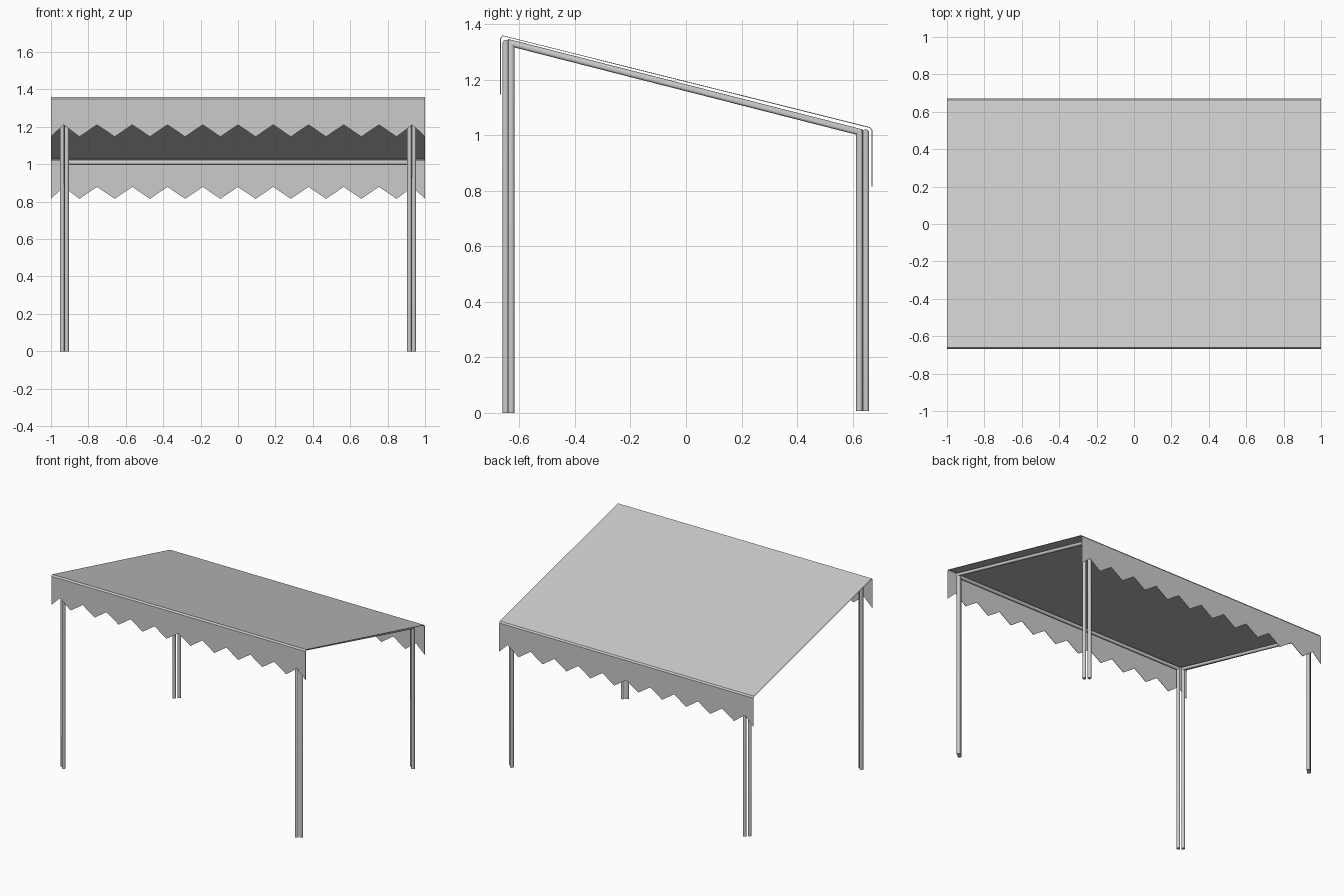
import bpy, bmesh, math
from mathutils import Vector

if "Cube" in bpy.data.objects:
    bpy.data.objects.remove(bpy.data.objects["Cube"])

R = 0.012      # tube radius
SIDES = 16


def finish(bm, name):
    bmesh.ops.recalc_face_normals(bm, faces=bm.faces)
    mesh = bpy.data.meshes.new(name)
    bm.to_mesh(mesh)
    bm.free()
    obj = bpy.data.objects.new(name, mesh)
    bpy.context.collection.objects.link(obj)
    return obj


def tube_frame(name, points):
    """Round tube swept along a path, with mitred corners and capped ends."""
    pts = [Vector(p) for p in points]
    dirs = [(b - a).normalized() for a, b in zip(pts, pts[1:])]
    u = dirs[0].orthogonal().normalized()
    v = dirs[0].cross(u)
    ring = [pts[0] + R * (u * math.cos(a) + v * math.sin(a))
            for a in (2 * math.pi * i / SIDES for i in range(SIDES))]
    bm = bmesh.new()
    rings = [[bm.verts.new(p) for p in ring]]
    for i, d in enumerate(dirs):
        n = d + dirs[i + 1] if i + 1 < len(dirs) else d
        ring = [p + d * ((pts[i + 1] - p).dot(n) / d.dot(n)) for p in ring]
        rings.append([bm.verts.new(p) for p in ring])
    for a, b in zip(rings, rings[1:]):
        for i in range(SIDES):
            j = (i + 1) % SIDES
            bm.faces.new((a[i], a[j], b[j], b[i]))
    bm.faces.new(rings[0])
    bm.faces.new(rings[-1])
    obj = finish(bm, name)
    bpy.ops.object.select_all(action='DESELECT')
    obj.select_set(True)
    bpy.context.view_layer.objects.active = obj
    bpy.ops.object.shade_smooth_by_angle()
    return obj


# Front and back frames: two legs joined by a cross beam
for name, y, foot, top in (("front_frame", -0.649, 0.0, 1.332),
                           ("back_frame", 0.648, 0.007, 1.010)):
    x = 0.916
    tube_frame(name, [(-x, y, foot), (-x, y, top), (x, y, top), (x, y, foot)])

# Side frames: tall front leg, sloping rail, short back leg
for name, x in (("left_side_frame", -0.94), ("right_side_frame", 0.94)):
    tube_frame(name, [(x, -0.63, 0), (x, -0.63, 1.332),
                      (x, 0.625, 1.012), (x, 0.625, 0.007)])

# Canopy cloth: sloping roof with a zigzag valance at front and back
STEP = 0.0942
xs = [-1.0] + [i * STEP for i in range(-10, 11)] + [1.0]
xs[1], xs[-2] = -0.933, 0.933
bm = bmesh.new()
rows = []
for i, x in enumerate(xs):
    notch = 0.064 if i % 2 else 0.0
    profile = [(-0.668, 1.147 + notch), (-0.668, 1.349), (-0.661, 1.359),
               (0.663, 1.028), (0.670, 1.018), (0.670, 0.815 + notch)]
    rows.append([bm.verts.new((x, y, z)) for y, z in profile])
for a, b in zip(rows, rows[1:]):
    for j in range(5):
        bm.faces.new((a[j], b[j], b[j + 1], a[j + 1]))
canopy = finish(bm, "canopy")
mod = canopy.modifiers.new("cloth_thickness", 'SOLIDIFY')
mod.thickness = 0.003
mod.offset = 0
